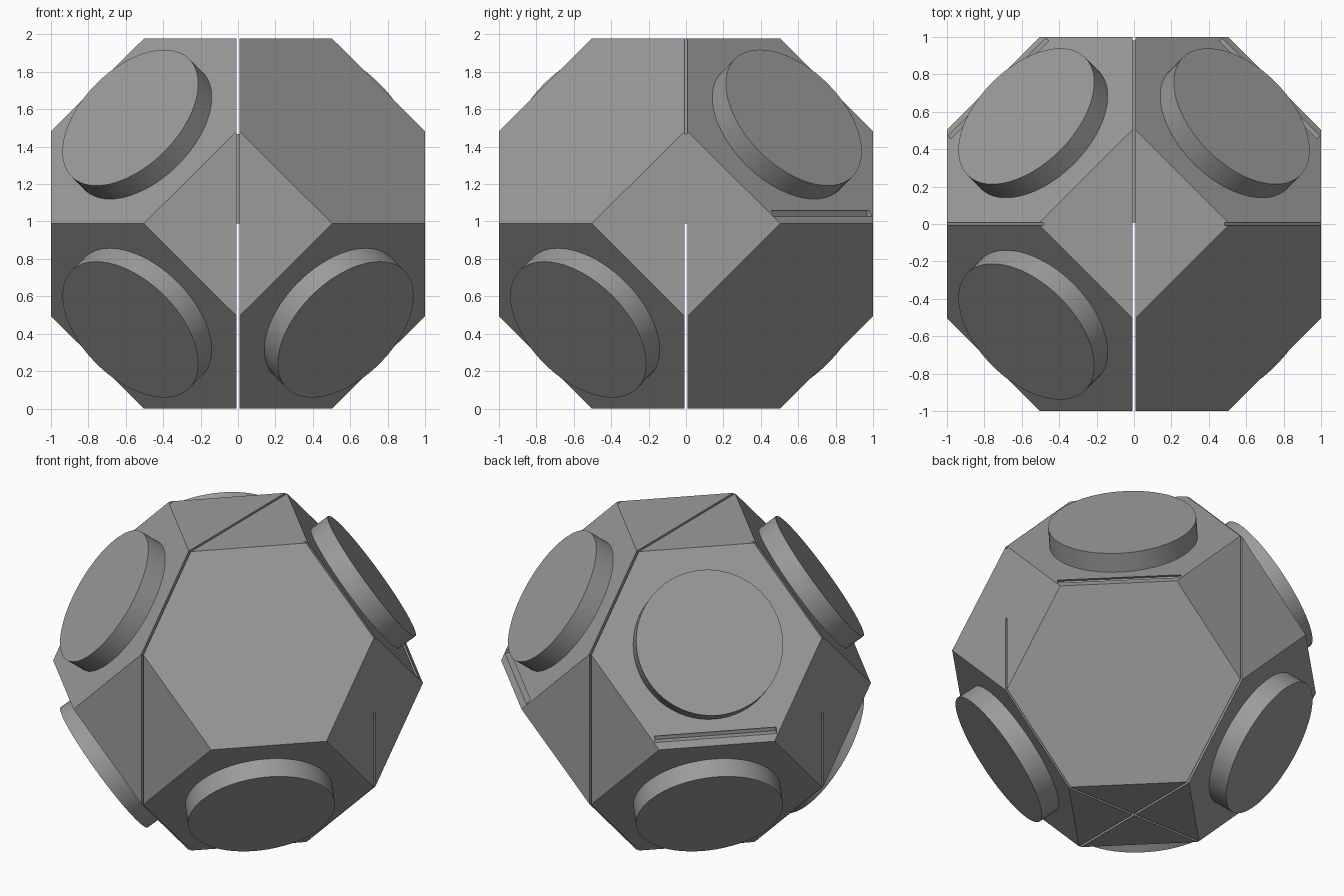
import bpy, bmesh, math
from mathutils import Vector, Matrix
from itertools import product

if "Cube" in bpy.data.objects:
    bpy.data.objects.remove(bpy.data.objects["Cube"])

A = 0.9925          # edge of each half-cube block
AZ = 0.9885         # block height
GAP = 0.0075        # half of the slit between blocks
H = A / 2
NO_DISC = {(1, -1, 1), (1, 1, -1)}

grey = bpy.data.materials.new("dark_grey")
grey.diffuse_color = (0.33, 0.33, 0.33, 1)
grey.use_nodes = True
grey.node_tree.nodes["Principled BSDF"].inputs["Base Color"].default_value = grey.diffuse_color


def make_object(name, bm):
    bmesh.ops.recalc_face_normals(bm, faces=bm.faces)
    me = bpy.data.meshes.new(name)
    bm.to_mesh(me)
    bm.free()
    me.materials.append(grey)
    ob = bpy.data.objects.new(name, me)
    bpy.context.collection.objects.link(ob)
    return ob


def half_cube(name, s):
    # Cube octant with its outer half cut off, leaving a hexagonal face
    bm = bmesh.new()
    bmesh.ops.create_cube(bm, size=A, matrix=Matrix.Translation((H, H, H)))
    cut = bmesh.ops.bisect_plane(bm, geom=bm.verts[:] + bm.edges[:] + bm.faces[:],
                                 plane_co=(H, H, H), plane_no=(1, 1, 1), clear_outer=True)
    edges = [e for e in cut['geom_cut'] if isinstance(e, bmesh.types.BMEdge)]
    bmesh.ops.contextual_create(bm, geom=edges)
    for v in bm.verts:
        v.co = Vector((s[0] * (v.co.x + GAP), s[1] * (v.co.y + GAP),
                       s[2] * v.co.z * AZ / A + AZ))
    return make_object(name, bm)


def disc(name, s):
    # Round boss standing on the hexagonal face
    R, depth, sink = 0.445, 0.125, 0.02
    n = Vector(s).normalized()
    base = Vector((s[0] * (H + GAP), s[1] * (H + GAP), s[2] * AZ / 2 + AZ))
    bm = bmesh.new()
    m = (Matrix.Translation(base + n * (depth - sink) / 2)
         @ n.to_track_quat('Z', 'Y').to_matrix().to_4x4())
    bmesh.ops.create_cone(bm, cap_ends=True, segments=64, radius1=R, radius2=R,
                          depth=depth + sink, matrix=m)
    ob = make_object(name, bm)
    bpy.context.view_layer.objects.active = ob
    ob.select_set(True)
    bpy.ops.object.shade_smooth_by_angle()
    ob.select_set(False)


def groove(block, s):
    # Shallow hinge groove along the lower edge of the upper back blocks
    r = (1.5 * A - 0.045) / math.sqrt(2) + GAP * math.sqrt(2)
    ang = math.atan2(s[1], s[0])
    bm = bmesh.new()
    m = (Matrix.Translation((r * math.cos(ang), r * math.sin(ang), 1.042))
         @ Matrix.Rotation(ang, 4, 'Z') @ Matrix.Diagonal((0.07, 0.74, 0.032, 1)))
    bmesh.ops.create_cube(bm, size=1, matrix=m)
    cutter = make_object("groove_cutter", bm)
    cutter.hide_render = True
    cutter.hide_viewport = True
    mod = block.modifiers.new("groove", 'BOOLEAN')
    mod.operation = 'DIFFERENCE'
    mod.solver = 'EXACT'
    mod.object = cutter


def web(name, pts, axis):
    # Thin hinge plate filling part of a slit; pts lie in the slit plane
    bm = bmesh.new()
    verts = []
    for u, z in pts:
        co = Vector((u, -GAP, z + AZ)) if axis == 'Y' else Vector((-GAP, u, z + AZ))
        verts.append(bm.verts.new(co))
    face = bm.faces.new(verts)
    ext = bmesh.ops.extrude_face_region(bm, geom=[face])
    d = Vector((0, 2 * GAP, 0)) if axis == 'Y' else Vector((2 * GAP, 0, 0))
    bmesh.ops.translate(bm, vec=d, verts=[v for v in ext['geom']
                                          if isinstance(v, bmesh.types.BMVert)])
    make_object(name, bm)


# Eight blocks, six of them with discs
for s in product((-1, 1), repeat=3):
    tag = "_".join((("left", "right")[s[0] > 0], ("front", "back")[s[1] > 0],
                    ("lower", "upper")[s[2] > 0]))
    block = half_cube("block_" + tag, s)
    if s[1] > 0 and s[2] > 0:
        groove(block, s)
    if s not in NO_DISC:
        disc("disc_" + tag, s)

# Hinge plates between the upper blocks
E = A + GAP
for sx, side in ((-1, "left"), (1, "right")):
    web("hinge_" + side, [(sx * GAP, 0), (sx * E, 0), (sx * E, 0.48),
                          (sx * 0.485, AZ), (sx * GAP, AZ)], 'Y')
web("hinge_back", [(GAP, 0), (0.98, 0), (0.98, 0.48), (GAP, 0.48)], 'X')
